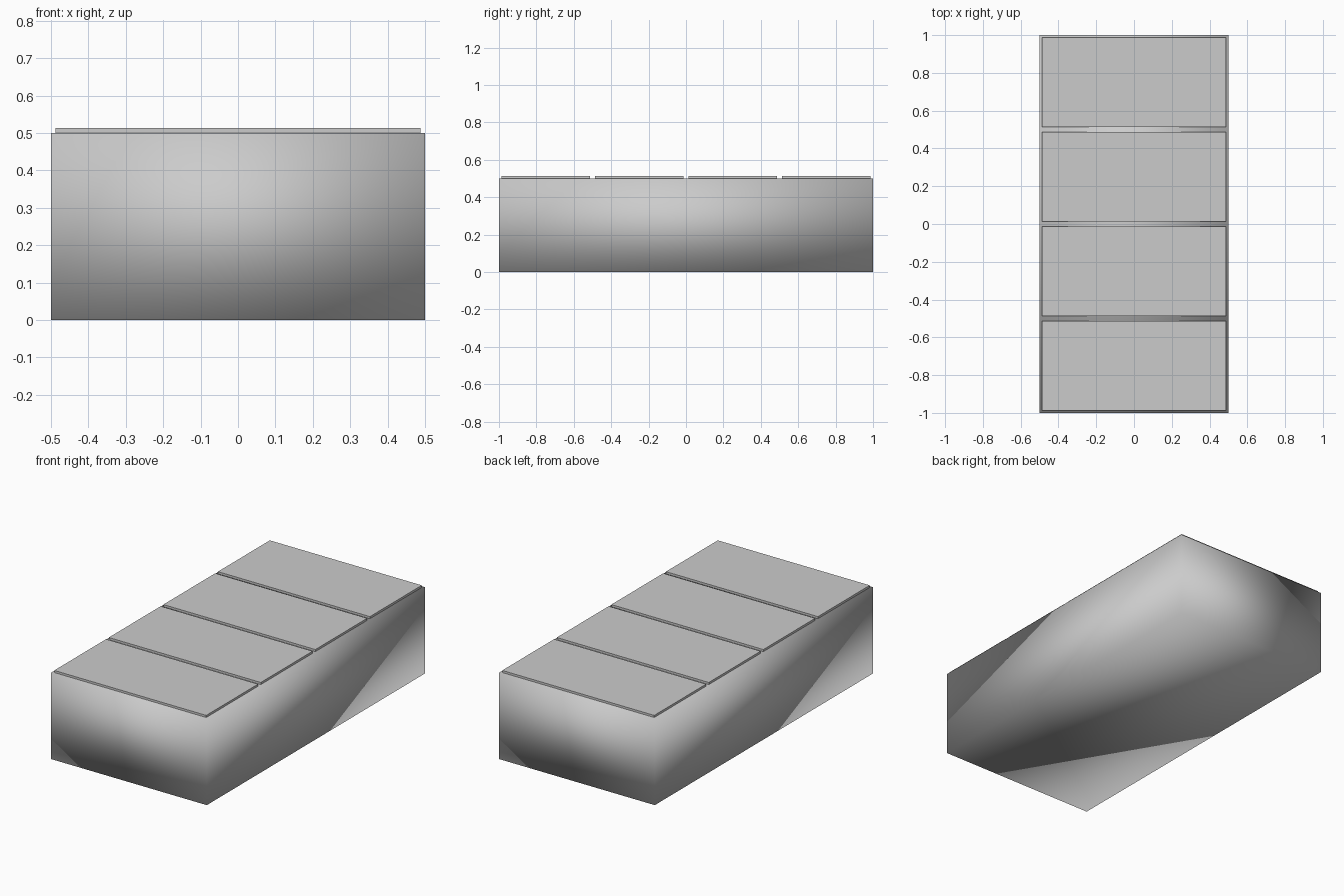
import bpy

if "Cube" in bpy.data.objects:
    bpy.data.objects.remove(bpy.data.objects["Cube"])


def box(name, size, center, smooth=False):
    bpy.ops.mesh.primitive_cube_add(size=1, location=center)
    obj = bpy.context.object
    obj.name = name
    obj.scale = size
    bpy.ops.object.transform_apply(location=False, rotation=False, scale=True)
    if smooth:
        bpy.ops.object.shade_smooth()
    return obj


# Main block, smooth shaded across its corners
box("base_block", (1.0, 2.0, 0.5), (0, 0, 0.25), smooth=True)

# Four thin panels on top, each inset in a quarter of the length
margin = 0.0125
for i in range(4):
    y = -0.75 + 0.5 * i
    box(f"top_panel_{i + 1}",
        (1.0 - 2 * margin, 0.5 - 2 * margin, margin),
        (0, y, 0.5 + margin / 2))
